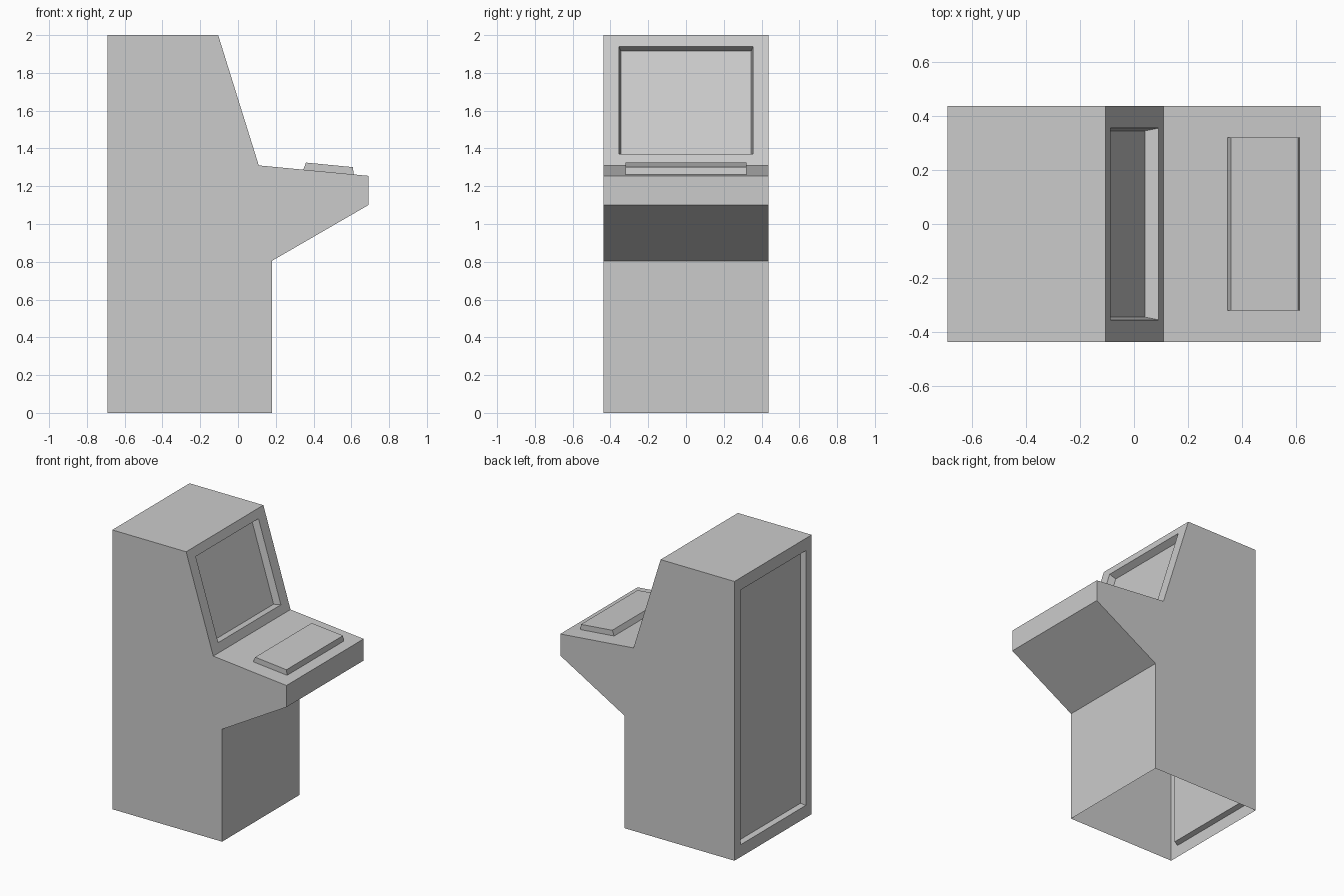
import bpy, bmesh

if "Cube" in bpy.data.objects:
    bpy.data.objects.remove(bpy.data.objects["Cube"])


def prism(bm, profile, half_width):
    """Sweep an x-z profile across y; returns the face made by each profile edge."""
    left = [bm.verts.new((x, -half_width, z)) for x, z in profile]
    right = [bm.verts.new((x, half_width, z)) for x, z in profile]
    bm.faces.new(left)
    bm.faces.new(right[::-1])
    n = len(profile)
    strips = []
    for i in range(n):
        j = (i + 1) % n
        strips.append(bm.faces.new((left[j], left[i], right[i], right[j])))
    bmesh.ops.recalc_face_normals(bm, faces=bm.faces)
    return strips


def step(bm, face, scale_y, scale_len, depth=0.0):
    """Extrude a face, scaling it in its own plane and pushing it inward."""
    new = bmesh.ops.extrude_discrete_faces(bm, faces=[face])["faces"][0]
    new.normal_update()
    normal = new.normal.copy()
    c = new.calc_center_median()
    for v in new.verts:
        d = v.co - c
        d.x *= scale_len
        d.y *= scale_y
        d.z *= scale_len
        v.co = c + d - normal * depth
    return new


def recess(bm, face, half_y, half_len, full_y, full_len, depth, taper=0.01):
    rim = step(bm, face, half_y / full_y, half_len / full_len)
    step(bm, rim, (half_y - taper) / half_y, (half_len - taper) / half_len, depth)


def finish(bm, name, open_face):
    bmesh.ops.recalc_face_normals(bm, faces=bm.faces)
    bmesh.ops.delete(bm, geom=[open_face], context='FACES_ONLY')
    mesh = bpy.data.meshes.new(name)
    bm.to_mesh(mesh)
    bm.free()
    obj = bpy.data.objects.new(name, mesh)
    bpy.context.collection.objects.link(obj)
    return obj


HALF = 0.437

# Cabinet shell, open underneath, with screen and rear door recesses
bm = bmesh.new()
strips = prism(bm, [(-0.69, 0), (0.18, 0), (0.18, 0.805), (0.69, 1.10),
                    (0.69, 1.255), (0.11, 1.31), (-0.105, 2.0), (-0.69, 2.0)], HALF)
bottom, screen_face, back_face = strips[0], strips[5], strips[7]
recess(bm, screen_face, 0.355, 0.298, HALF, 0.361, 0.05)
recess(bm, back_face, 0.37, 0.912, HALF, 1.0, 0.035)
finish(bm, "cabinet", bottom)

# Raised control plate on the sloping panel
bm = bmesh.new()
strips = prism(bm, [(0.345, 1.287), (0.613, 1.262), (0.608, 1.301), (0.36, 1.325)], 0.32)
finish(bm, "control_plate", strips[0])
